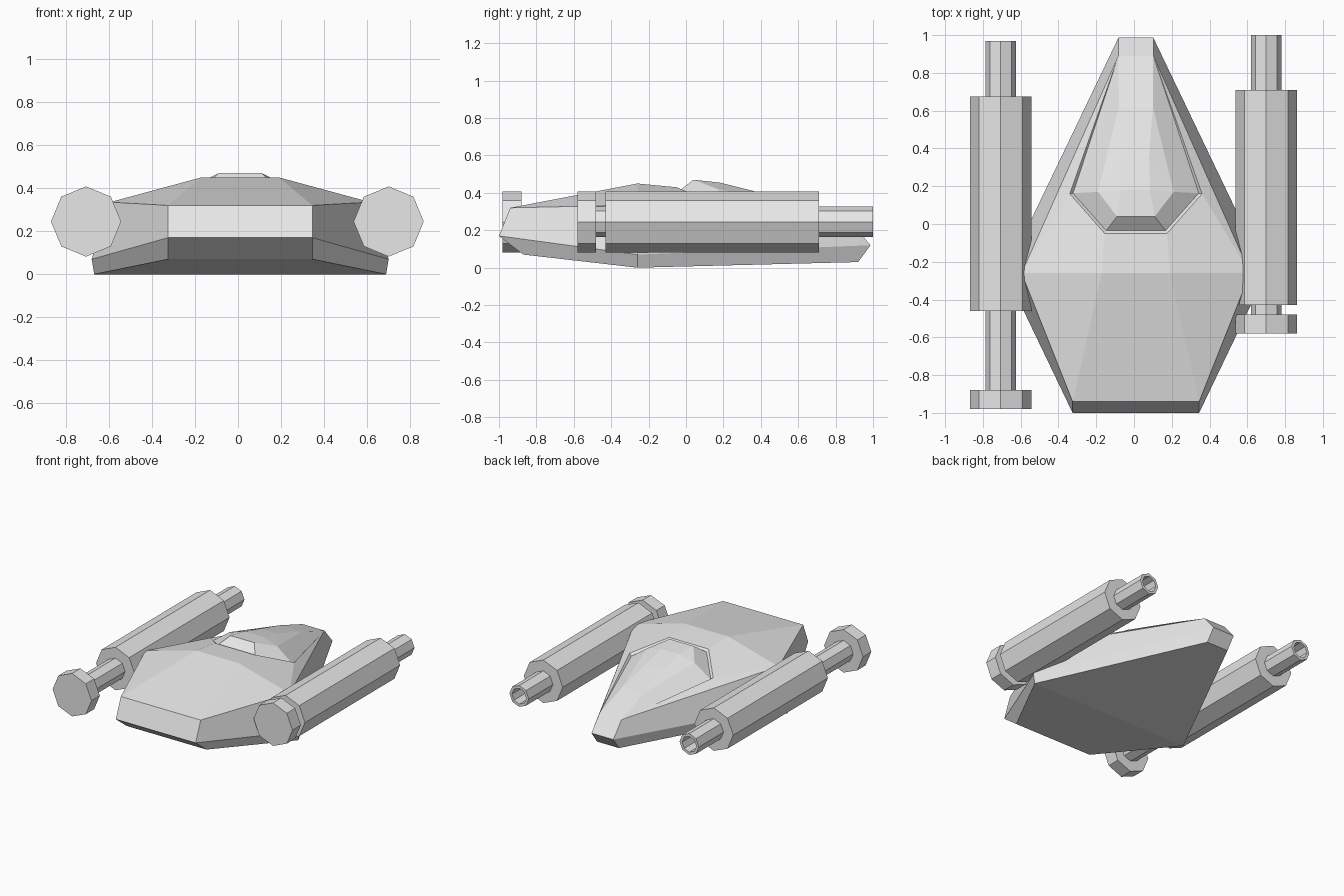
import bpy, bmesh, math

if "Cube" in bpy.data.objects:
    bpy.data.objects.remove(bpy.data.objects["Cube"])

grey = bpy.data.materials.new("light_grey")
grey.diffuse_color = (0.8, 0.8, 0.8, 1)
grey.use_nodes = True
grey.node_tree.nodes["Principled BSDF"].inputs["Base Color"].default_value = grey.diffuse_color


def finish(bm, name):
    bmesh.ops.recalc_face_normals(bm, faces=bm.faces[:])
    me = bpy.data.meshes.new(name)
    bm.to_mesh(me)
    bm.free()
    me.materials.append(grey)
    ob = bpy.data.objects.new(name, me)
    bpy.context.collection.objects.link(ob)
    return ob


def turned(name, x, profile, z=0.245, sides=8):
    """Octagonal part along y from (y, radius) rings, capped at both ends."""
    bm = bmesh.new()
    rings = []
    for y, r in profile:
        rings.append([bm.verts.new((x + r * math.cos(2 * math.pi * i / sides), y,
                                    z + r * math.sin(2 * math.pi * i / sides)))
                      for i in range(sides)])
    for a, b in zip(rings, rings[1:]):
        for i in range(sides):
            j = (i + 1) % sides
            bm.faces.new((a[i], a[j], b[j], b[i]))
    bm.faces.new(rings[0])
    bm.faces.new(rings[-1])
    return finish(bm, name)


# Hull: half points, mirrored about the hull centre line
P = {
    "nose_low": (0.335, -0.87, 0.07), "nose_mid": (0.335, -1.0, 0.17),
    "nose_top": (0.335, -0.94, 0.32),
    "wide_low": (0.678, -0.26, 0.0), "wide_mid": (0.69, -0.26, 0.07),
    "wide_top": (0.605, -0.26, 0.335), "crest": (0.18, -0.26, 0.45),
    "lip_in": (0.165, -0.05, 0.43), "lip_out": (0.35, 0.16, 0.342),
    "step_in": (0.157, -0.035, 0.412), "step_out": (0.333, 0.163, 0.324),
    "hood_front": (0.10, 0.04, 0.47), "hood_side": (0.20, 0.17, 0.42),
    "hood_top": (0.075, 0.18, 0.455), "hood_back": (0.07, 0.36, 0.41),
    "hood_end": (0.09, 0.62, 0.33),
    "tail_top": (0.092, 0.89, 0.235), "tail_mid": (0.092, 0.987, 0.12),
    "tail_low": (0.092, 0.92, 0.03),
}
# Strips crossing the centre line, in order around the hull
loop = ["nose_low", "nose_mid", "nose_top", "crest", "lip_in", "step_in",
        "hood_front", "hood_top", "hood_back", "hood_end", "tail_top",
        "tail_mid", "tail_low", "wide_low"]
# Faces found on each side
side_faces = [
    "nose_low nose_mid wide_mid wide_low", "nose_mid nose_top wide_top wide_mid",
    "nose_top crest wide_top", "crest lip_in lip_out wide_top",
    "lip_in step_in step_out lip_out", "step_in hood_front hood_side step_out",
    "hood_front hood_top hood_side", "hood_top hood_back hood_side",
    "hood_back hood_end hood_side", "hood_side hood_end tail_top step_out",
    "lip_out step_out tail_top", "wide_top lip_out tail_top",
    "wide_top tail_top tail_mid wide_mid", "wide_mid tail_mid tail_low wide_low",
]
CX = 0.01
bm = bmesh.new()
R = {k: bm.verts.new((CX + x, y, z)) for k, (x, y, z) in P.items()}
L = {k: bm.verts.new((CX - x, y, z)) for k, (x, y, z) in P.items()}
for a, b in zip(loop, loop[1:] + loop[:1]):
    bm.faces.new((L[a], R[a], R[b], L[b]))
for face in side_faces:
    for side in (L, R):
        bm.faces.new([side[k] for k in face.split()])
finish(bm, "hull")

# Side pods: left one extended, right one drawn in
BIG, SMALL, BORE = 0.163, 0.081, 0.06
for name, x, disc, front, back, end in (
        ("left", -0.706, -0.98, -0.46, 0.675, 0.97),
        ("right", 0.70, -0.58, -0.43, 0.71, 1.0)):
    turned(name + "_front_disc", x, [(disc, BIG), (disc + 0.1, BIG)])
    turned(name + "_front_rod", x, [(disc + 0.09, SMALL), (front + 0.02, SMALL)])
    turned(name + "_pod", x, [(front, BIG), (back, BIG)])
    turned(name + "_nozzle", x, [(back - 0.02, SMALL), (end, SMALL),
                                 (end, BORE), (back + 0.02, BORE)])
